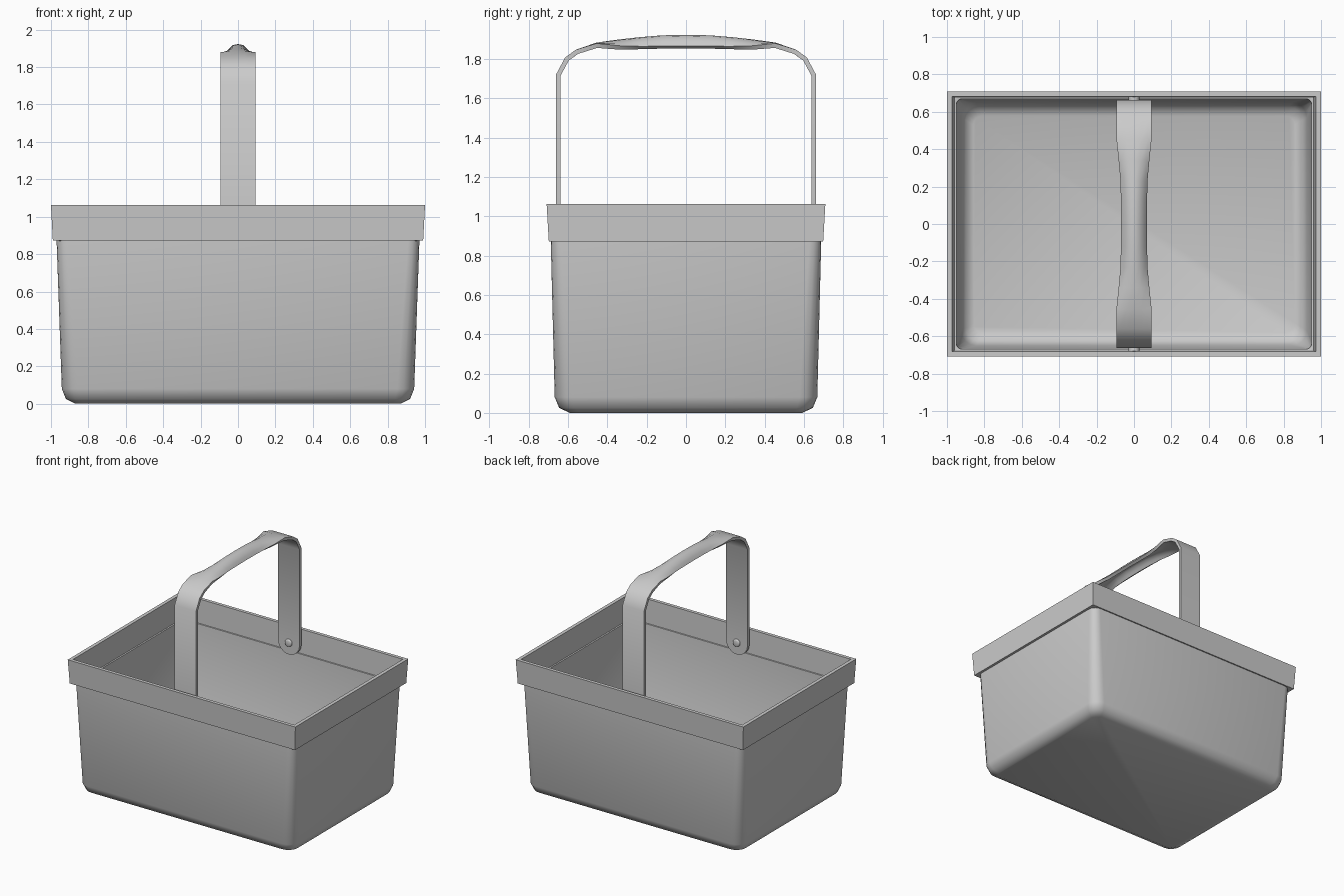
import bpy, bmesh, math
from mathutils import Matrix

if "Cube" in bpy.data.objects:
    bpy.data.objects.remove(bpy.data.objects["Cube"])


def finish(bm, name, angle, solid=0):
    """Turn a bmesh into a shaded object, optionally thickened inward."""
    me = bpy.data.meshes.new(name)
    bm.to_mesh(me)
    bm.free()
    ob = bpy.data.objects.new(name, me)
    bpy.context.collection.objects.link(ob)
    bpy.ops.object.select_all(action='DESELECT')
    ob.select_set(True)
    bpy.context.view_layer.objects.active = ob
    if solid:
        mod = ob.modifiers.new("thickness", 'SOLIDIFY')
        mod.thickness = solid
        mod.offset = -1
        bpy.ops.object.modifier_apply(modifier=mod.name)
    bpy.ops.object.shade_smooth_by_angle(angle=math.radians(angle))
    return ob


def rounded_rect(hx, hy, r, z, seg=4):
    pts = []
    for k, (sx, sy) in enumerate([(1, 1), (-1, 1), (-1, -1), (1, -1)]):
        for i in range(seg + 1):
            a = math.pi / 2 * (k + i / seg)
            pts.append((sx * (hx - r) + r * math.cos(a),
                        sy * (hy - r) + r * math.sin(a), z))
    return pts


# Basket shell: rounded-rectangle rings from outer floor, over the rim, to inner floor
rings = [
    (0.87, 0.59, 0.05, 0.0), (0.92, 0.645, 0.08, 0.025), (0.942, 0.668, 0.09, 0.08),
    (0.97, 0.688, 0.06, 0.872),
    (0.99, 0.698, 0.0, 0.872), (1.0, 0.709, 0.0, 1.062),      # rim outside
    (0.972, 0.682, 0.0, 1.062), (0.96, 0.676, 0.0, 0.872),    # rim inside
    (0.95, 0.669, 0.03, 0.87), (0.924, 0.65, 0.08, 0.1),
    (0.90, 0.625, 0.07, 0.045), (0.86, 0.58, 0.05, 0.022),
]
bm = bmesh.new()
loops = [[bm.verts.new(p) for p in rounded_rect(*r)] for r in rings]
n = len(loops[0])
for a, b in zip(loops, loops[1:]):
    for i in range(n):
        j = (i + 1) % n
        bm.faces.new((a[i], a[j], b[j], b[i]))
bm.faces.new(loops[0][::-1])
bm.faces.new(loops[-1])
bmesh.ops.remove_doubles(bm, verts=bm.verts, dist=1e-4)
bmesh.ops.recalc_face_normals(bm, faces=bm.faces)
finish(bm, "basket", 50)

# Handle: one strap with arched grip and round lower ends; (half width, y, z, edge drop)
W, PIVOT, LEG = 0.094, 0.95, 0.662
half = [
    (0.07, 0.12, 1.921, 0.055), (0.072, 0.23, 1.912, 0.047), (0.082, 0.34, 1.9, 0.032),
    (W, 0.455, 1.884, 0.004), (W, 0.56, 1.848, 0), (W, 0.615, 1.808, 0), (W, LEG, 1.72, 0),
] + [(W * math.cos(math.radians(a)), LEG, PIVOT - W * math.sin(math.radians(a)), 0)
     for a in (0, 20, 40, 60, 78)]
stations = [(w, -y, z, d) for w, y, z, d in reversed(half)] + [(0.07, 0, 1.923, 0.056)] + half
us = (-1, -0.8, -0.4, 0, 0.4, 0.8, 1)
bm = bmesh.new()
rows = [[bm.verts.new((w * u, y, z - d * abs(u) ** 2.5)) for u in us]
        for w, y, z, d in stations]
for a, b in zip(rows, rows[1:]):
    for i in range(len(us) - 1):
        bm.faces.new((a[i], a[i + 1], b[i + 1], b[i]))
finish(bm, "handle", 40, 0.024)

# Pivot pins through the lower ends of the handle
for side, name in ((-1, "pivot_pin_front"), (1, "pivot_pin_back")):
    bm = bmesh.new()
    bmesh.ops.create_cone(bm, cap_ends=True, segments=12, radius1=0.03, radius2=0.03, depth=0.056,
                          matrix=Matrix.Translation((0, side * 0.652, PIVOT))
                          @ Matrix.Rotation(math.pi / 2, 4, 'X'))
    rim = [e for e in bm.edges if abs(e.verts[0].co.y - e.verts[1].co.y) < 1e-4
           and abs(e.verts[0].co.y) < 0.65]
    bmesh.ops.bevel(bm, geom=rim, offset=0.009, segments=2, affect='EDGES', profile=0.5)
    finish(bm, name, 50)
